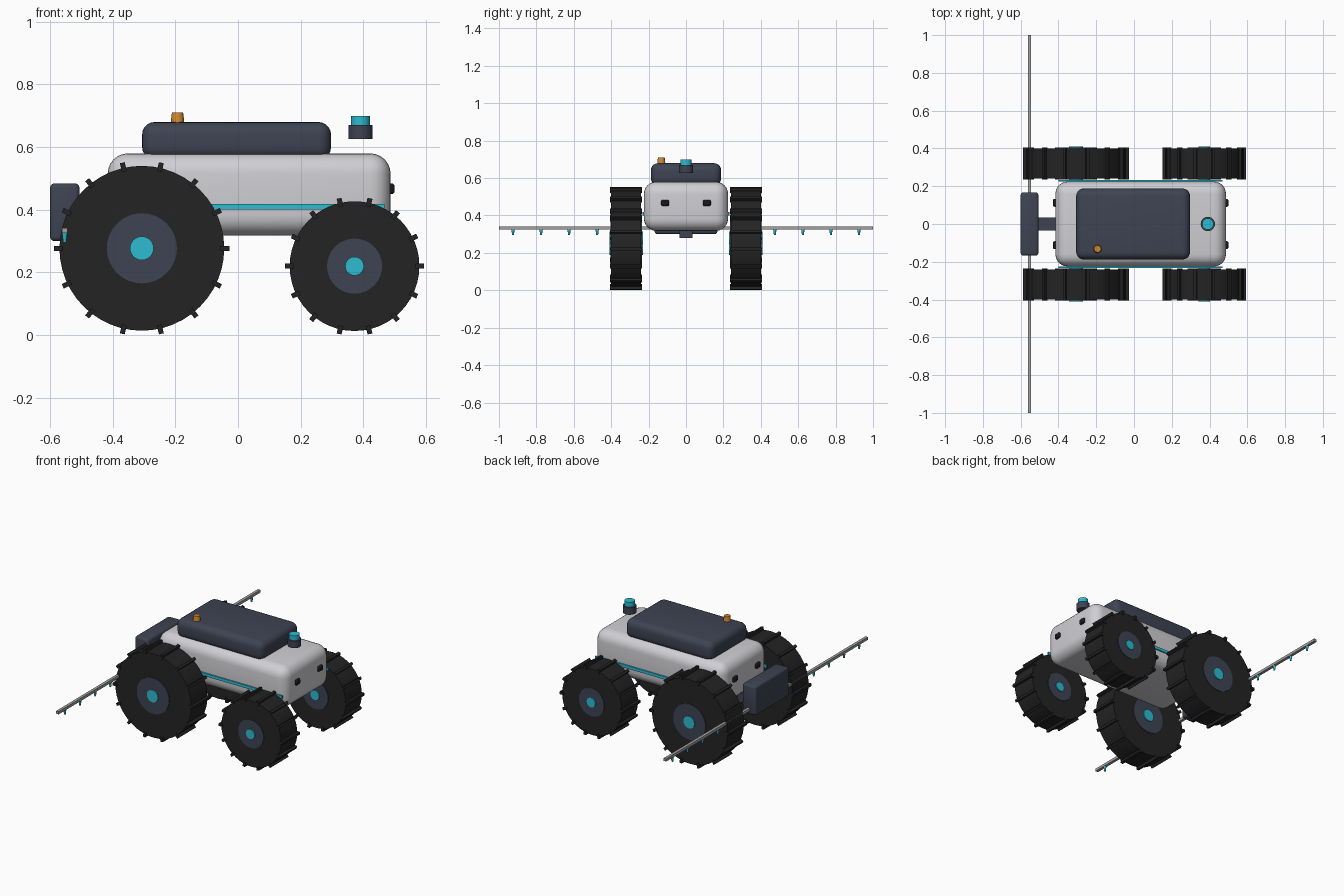
import bpy, bmesh, math
from mathutils import Matrix, Vector

if "Cube" in bpy.data.objects:
    bpy.data.objects.remove(bpy.data.objects["Cube"])


def mat(name, r, g, b):
    m = bpy.data.materials.new(name)
    m.diffuse_color = (r, g, b, 1)
    m.use_nodes = True
    m.node_tree.nodes["Principled BSDF"].inputs["Base Color"].default_value = m.diffuse_color
    return m


SHELL = mat("light_grey_shell", 0.63, 0.63, 0.66)
NAVY = mat("dark_slate", 0.048, 0.057, 0.086)
RUBBER = mat("black_rubber", 0.017, 0.017, 0.017)
CYAN = mat("cyan_accent", 0.026, 0.50, 0.64)
AMBER = mat("amber_lamp", 0.64, 0.25, 0.03)
METAL = mat("grey_metal", 0.36, 0.36, 0.36)
LENS = mat("black_lens", 0.009, 0.009, 0.011)


def finish(name, bm, material):
    bmesh.ops.recalc_face_normals(bm, faces=bm.faces[:])
    me = bpy.data.meshes.new(name)
    bm.to_mesh(me)
    bm.free()
    me.materials.append(material)
    ob = bpy.data.objects.new(name, me)
    bpy.context.collection.objects.link(ob)
    bpy.context.view_layer.objects.active = ob
    bpy.ops.object.select_all(action='DESELECT')
    ob.select_set(True)
    bpy.ops.object.shade_smooth_by_angle(angle=math.radians(32))
    return ob


def box(name, lo, hi, material, bevel=0, seg=5):
    """Box between two corners, with optionally rounded edges."""
    lo, hi = Vector(lo), Vector(hi)
    bm = bmesh.new()
    m = Matrix.Translation((lo + hi) / 2) @ Matrix.Diagonal((*(hi - lo), 1))
    bmesh.ops.create_cube(bm, size=1, matrix=m)
    if bevel:
        bmesh.ops.bevel(bm, geom=bm.edges[:], offset=bevel, segments=seg,
                        profile=0.5, affect='EDGES')
    return finish(name, bm, material)


def cyl(name, centre, r1, r2, depth, material, axis='Z', n=32):
    """Cylinder or cone along z or y."""
    bm = bmesh.new()
    rot = Matrix.Rotation(math.pi / 2, 4, 'X') if axis == 'Y' else Matrix()
    bmesh.ops.create_cone(bm, cap_ends=True, segments=n, radius1=r1, radius2=r2,
                          depth=depth, matrix=Matrix.Translation(centre) @ rot)
    return finish(name, bm, material)


def wheel(name, x, y, z, r, lug_r, hub_r, cap_r):
    c = Vector((x, y, z))
    cyl(name + "_tyre", c, r, r, 0.16, RUBBER, 'Y', 48)
    cyl(name + "_hub", c, hub_r, hub_r, 0.168, NAVY, 'Y')
    cyl(name + "_cap", c, cap_r, cap_r, 0.18, CYAN, 'Y', 24)
    # Ring of tread bars
    bm = bmesh.new()
    h = lug_r - r + 0.012
    for i in range(14):
        m = (Matrix.Translation(c) @ Matrix.Rotation(i * math.tau / 14, 4, 'Y')
             @ Matrix.Translation((lug_r - h / 2, 0, 0))
             @ Matrix.Diagonal((h, 0.17, 0.016, 1)))
        bmesh.ops.create_cube(bm, size=1, matrix=m)
    finish(name + "_tread", bm, RUBBER)


# Body shell and top cover
box("body", (-0.416, -0.225, 0.318), (0.487, 0.225, 0.58), SHELL, 0.065, 6)
box("top_cover", (-0.306, -0.188, 0.56), (0.297, 0.188, 0.68), NAVY, 0.04, 5)

# Wheels and side stripes, mirrored left and right
for s, side in ((-1, "front"), (1, "back")):
    wheel(side + "_large_wheel", -0.307, s * 0.32, 0.277, 0.263, 0.28, 0.112, 0.038)
    wheel(side + "_small_wheel", 0.372, s * 0.32, 0.22, 0.207, 0.222, 0.088, 0.03)
    ys = sorted((s * 0.224, s * 0.233))
    box(side + "_stripe", (-0.40, ys[0], 0.40), (0.468, ys[1], 0.418), CYAN)
    # Camera lenses on both ends of the body
    for x, end in ((0.485, "nose"), (-0.414, "tail")):
        box(f"{end}_{side}_lens", (x - 0.015, s * 0.112 - 0.021, 0.45),
            (x + 0.015, s * 0.112 + 0.021, 0.484), LENS, 0.009, 3)
    # Spray nozzles
    for i in range(4):
        y = s * (0.925 - 0.15 * i)
        cyl(f"{side}_nozzle_{i + 1}", (-0.553, y, 0.311), 0.005, 0.009, 0.032, CYAN, 'Z', 12)

# Sensor and warning lamp
cyl("sensor_base", (0.391, 0, 0.648), 0.038, 0.038, 0.044, NAVY)
cyl("sensor_top", (0.391, 0, 0.685), 0.03, 0.03, 0.03, CYAN)
cyl("warning_lamp", (-0.193, -0.132, 0.693), 0.022, 0.018, 0.034, AMBER, 'Z', 24)

# Rear tank, its bracket and the spray boom
box("rear_tank", (-0.6, -0.168, 0.30), (-0.506, 0.168, 0.484), NAVY, 0.014, 3)
box("tank_bracket", (-0.56, -0.035, 0.28), (-0.38, 0.035, 0.345), NAVY)
box("spray_boom", (-0.562, -1.0, 0.325), (-0.544, 1.0, 0.342), METAL)
